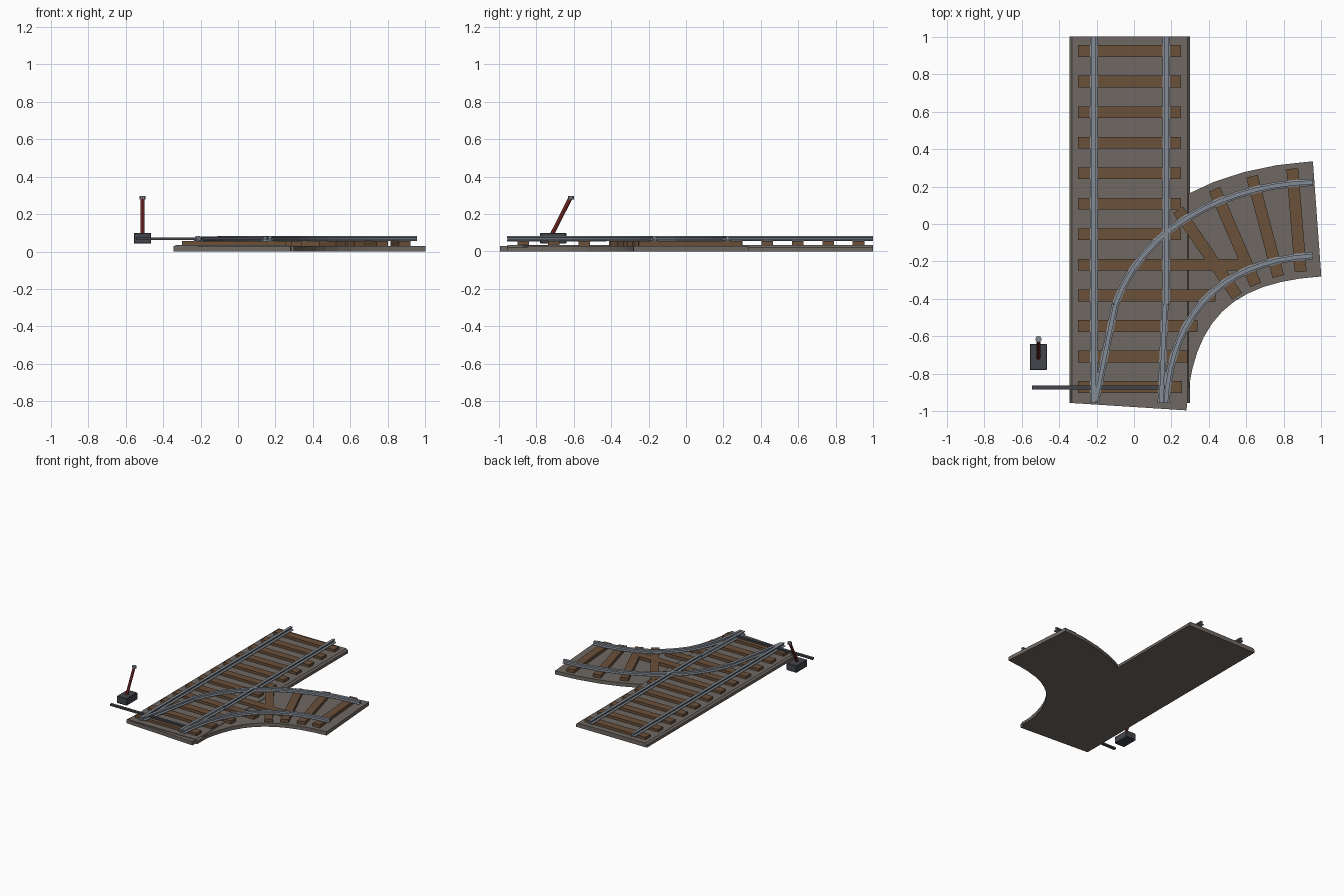
import bpy
import bmesh
from mathutils import Vector
from mathutils.geometry import interpolate_bezier

cube = bpy.data.objects.get("Cube")
if cube:
    bpy.data.objects.remove(cube, do_unlink=True)


def material(name, rgb):
    mat = bpy.data.materials.new(name)
    mat.use_nodes = True
    mat.diffuse_color = (*rgb, 1)
    mat.node_tree.nodes["Principled BSDF"].inputs["Base Color"].default_value = (*rgb, 1)
    return mat


gravel = material("gravel", (0.16, 0.14, 0.125))
wood = material("brown wood", (0.145, 0.08, 0.042))
steel = material("rail steel", (0.23, 0.26, 0.30))
iron = material("dark iron", (0.055, 0.06, 0.07))
red = material("lever red", (0.24, 0.03, 0.025))


def finish(bm, name, mat):
    bmesh.ops.recalc_face_normals(bm, faces=bm.faces)
    mesh = bpy.data.meshes.new(name)
    bm.to_mesh(mesh)
    bm.free()
    mesh.materials.append(mat)
    obj = bpy.data.objects.new(name, mesh)
    bpy.context.scene.collection.objects.link(obj)
    return obj


def sweep(name, path, profile, z, mat):
    """Carry a (sideways, up) profile along a flat path."""
    bm = bmesh.new()
    pts = [Vector(p).to_2d() for p in path]
    rings = []
    for i, p in enumerate(pts):
        tangent = pts[min(i + 1, len(pts) - 1)] - pts[max(i - 1, 0)]
        side = Vector((tangent.y, -tangent.x)).normalized()
        rings.append([bm.verts.new((*(p + side * s), z + h)) for s, h in profile])
    n = len(profile)
    for a, b in zip(rings, rings[1:]):
        for k in range(n):
            bm.faces.new((a[k], a[(k + 1) % n], b[(k + 1) % n], b[k]))
    bm.faces.new(rings[0])
    bm.faces.new(rings[-1])
    return finish(bm, name, mat)


def beam(name, start, end, width, z, height, mat):
    w = width / 2
    return sweep(name, (start, end), [(-w, 0), (w, 0), (w, height), (-w, height)], z, mat)


def bezier(p0, p1, p2, p3, count):
    return interpolate_bezier(*(Vector((*p, 0)) for p in (p0, p1, p2, p3)), count)


# Straight gravel bed with chamfered shoulders
shoulder = [(0.322, 0), (0.322, 0.022), (0.308, 0.035)]
bed = shoulder + [(-s, h) for s, h in reversed(shoulder)]
sweep("straight_bed", [(-0.023, -0.955), (-0.023, 1)], bed, 0, gravel)

# Curved gravel bed
outer = bezier((-0.345, -0.955), (-0.294, -0.16), (0.16, 0.284), (0.955, 0.335), 13)
inner = bezier((0.28, -0.995), (0.311, -0.515), (0.515, -0.311), (1.0, -0.28), 13)
bm = bmesh.new()
rings = []
for a, b in zip(outer, inner):
    rings.append([bm.verts.new((p.x, p.y, z)) for p, z in ((a, 0), (b, 0), (b, 0.03), (a, 0.03))])
for a, b in zip(rings, rings[1:]):
    for k in range(4):
        bm.faces.new((a[k], a[(k + 1) % 4], b[(k + 1) % 4], b[k]))
bm.faces.new(rings[0])
bm.faces.new(rings[-1])
finish(bm, "curved_bed", gravel)

# Sleepers under the straight track, longer where the tracks part
right_ends = [0.255, 0.285, 0.34, 0.435, 0.59] + [0.25] * 7
for i, x in enumerate(right_ends):
    y = -0.87 + i * 0.163
    beam("straight_sleeper", (-0.30, y), (x, y), 0.063, 0.03, 0.026, wood)

# Sleepers fanning round the curve
for start, end in (((0.845, 0.295), (0.89, -0.255)), ((0.63, 0.255), (0.77, -0.28)),
                   ((0.43, 0.185), (0.65, -0.325)), ((0.235, 0.075), (0.55, -0.385))):
    beam("curved_sleeper", start, end, 0.063, 0.028, 0.0275, wood)

# Rails with foot, web and head
half = [(0.019, 0), (0.019, 0.005), (0.005, 0.009), (0.005, 0.016), (0.011, 0.019), (0.011, 0.027)]
rail = half + [(-s, h) for s, h in reversed(half)]
TOP = 0.0555
sweep("left_straight_rail", [(-0.215, -0.955), (-0.215, 1)], rail, TOP, steel)
sweep("right_straight_rail", [(0.172, -0.43), (0.172, 1)], rail, TOP, steel)
sweep("right_switch_blade", [(0.145, -0.955), (0.165, -0.43)], rail, TOP - 0.001, steel)
sweep("left_switch_blade", [(-0.205, -0.945), (-0.1, -0.43)], rail, TOP - 0.001, steel)
sweep("outer_curved_rail",
      bezier((-0.1, -0.43), (0.05, 0), (0.52, 0.215), (0.955, 0.222), 14), rail, TOP - 0.0005, steel)
sweep("inner_curved_rail",
      bezier((0.17, -0.955), (0.2, -0.47), (0.47, -0.195), (0.955, -0.17), 16), rail, TOP - 0.0005, steel)

# Throw bar joining the blades
beam("throw_bar", (-0.545, -0.873), (0.165, -0.873), 0.022, 0.062, 0.014, iron)

# Switch stand with bevelled edges
stand = beam("switch_stand", (-0.51, -0.78), (-0.51, -0.64), 0.092, 0.042, 0.058, iron)
bevel = stand.modifiers.new("edge", "BEVEL")
bevel.width = 0.004
bevel.segments = 1


def rod(name, start, end, radius, sides, mat):
    a, b = Vector(start), Vector(end)
    bm = bmesh.new()
    bmesh.ops.create_cone(bm, cap_ends=True, segments=sides, radius1=radius,
                          radius2=radius, depth=(b - a).length)
    obj = finish(bm, name, mat)
    obj.rotation_mode = "QUATERNION"
    obj.rotation_quaternion = (b - a).to_track_quat("Z", "Y")
    obj.location = (a + b) / 2
    return obj


# Lever and its grip
rod("lever", (-0.51, -0.72, 0.085), (-0.51, -0.62, 0.282), 0.011, 8, red)
rod("lever_grip", (-0.51, -0.615, 0.279), (-0.51, -0.615, 0.296), 0.017, 10, steel)
